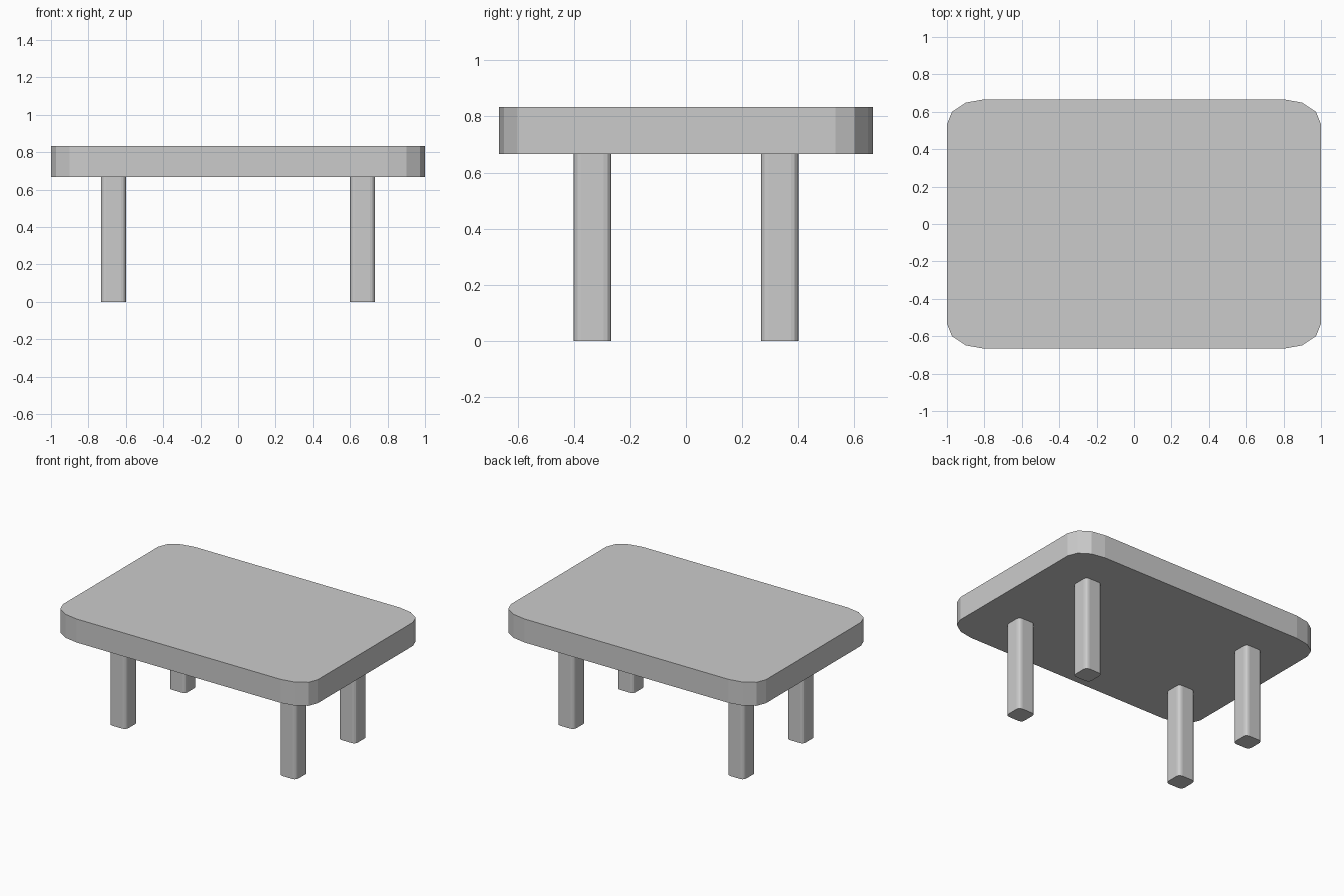
import bpy
import bmesh
from math import cos, sin, pi

if "Cube" in bpy.data.objects:
    bpy.data.objects.remove(bpy.data.objects["Cube"])


def rounded_slab(name, centre, half, radius, z0, z1, segments=3):
    """Extrude a rounded rectangle (elliptical corners) from z0 to z1."""
    bm = bmesh.new()
    verts = []
    for k, (sx, sy) in enumerate([(1, 1), (-1, 1), (-1, -1), (1, -1)]):
        for i in range(segments + 1):
            a = (k + i / segments) * pi / 2
            x = centre[0] + sx * (half[0] - radius[0]) + radius[0] * cos(a)
            y = centre[1] + sy * (half[1] - radius[1]) + radius[1] * sin(a)
            verts.append(bm.verts.new((x, y, z0)))
    face = bm.faces.new(verts)
    ext = bmesh.ops.extrude_face_region(bm, geom=[face], use_keep_orig=True)
    top = [v for v in ext["geom"] if isinstance(v, bmesh.types.BMVert)]
    bmesh.ops.translate(bm, verts=top, vec=(0, 0, z1 - z0))
    bmesh.ops.recalc_face_normals(bm, faces=bm.faces)
    mesh = bpy.data.meshes.new(name)
    bm.to_mesh(mesh)
    bm.free()
    obj = bpy.data.objects.new(name, mesh)
    bpy.context.collection.objects.link(obj)
    return obj


LEG_TOP, TOP = 0.6667, 0.8333

# Table top
rounded_slab("table_top", (0, 0), (1, 0.6667), (0.2, 0.1333), LEG_TOP, TOP)

# Four legs
for sx, side in ((-1, "left"), (1, "right")):
    for sy, end in ((-1, "front"), (1, "back")):
        rounded_slab(f"{end}_{side}_leg", (sx * 0.6667, sy * 0.3333),
                     (0.0667, 0.0667), (0.0267, 0.0267), 0, LEG_TOP)
